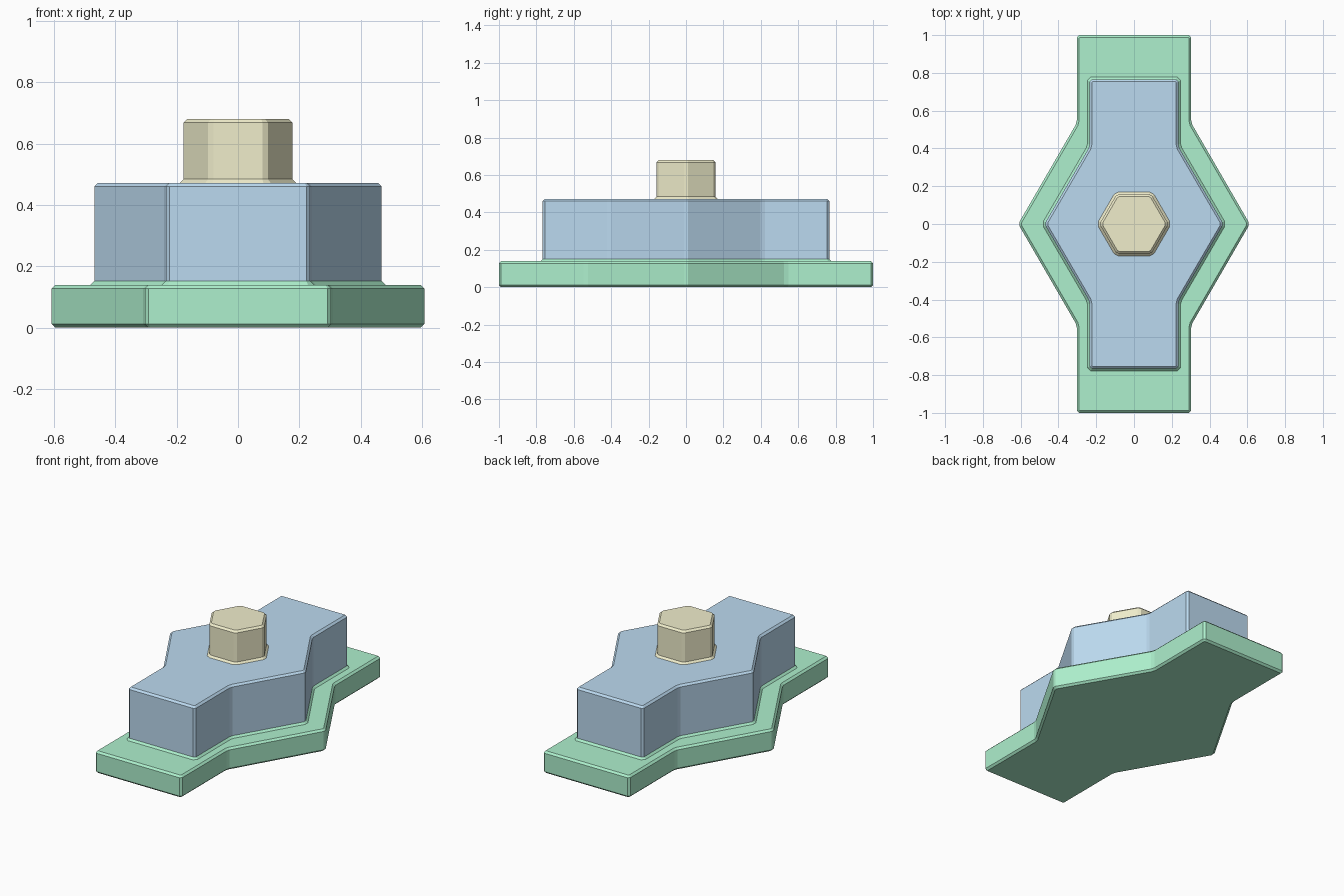
import bpy, bmesh
from mathutils import Vector

if "Cube" in bpy.data.objects:
    bpy.data.objects.remove(bpy.data.objects["Cube"])

C = 0.012  # chamfer size


def mirrored(quarter):
    """Counter-clockwise outline from the +x tip, mirrored into all four quadrants."""
    right_top = [Vector(p) for p in quarter]
    left_top = [Vector((-p.x, p.y)) for p in reversed(right_top)]
    top = right_top + left_top
    bottom = [Vector((p.x, -p.y)) for p in reversed(top[1:-1])]
    return top + bottom


def clip_corners(pts, d=C):
    out = []
    for i, p in enumerate(pts):
        for q in (pts[i - 1], pts[(i + 1) % len(pts)]):
            out.append(p + (q - p).normalized() * d)
    return out


def offset(pts, d):
    """Move every edge outward by d."""
    out = []
    for i, p in enumerate(pts):
        a = (p - pts[i - 1]).normalized()
        b = (pts[(i + 1) % len(pts)] - p).normalized()
        na, nb = Vector((a.y, -a.x)), Vector((b.y, -b.x))
        out.append(p + (na + nb) * (d / (1 + na.dot(nb))))
    return out


def loft(name, rings, color, cap_bottom=False, cap_top=False):
    bm = bmesh.new()
    loops = [[bm.verts.new((p.x, p.y, z)) for p in pts] for pts, z in rings]
    n = len(loops[0])
    for lo, hi in zip(loops, loops[1:]):
        for i in range(n):
            j = (i + 1) % n
            bm.faces.new((lo[i], lo[j], hi[j], hi[i]))
    if cap_bottom:
        bm.faces.new(loops[0][::-1])
    if cap_top:
        bm.faces.new(loops[-1])
    mesh = bpy.data.meshes.new(name)
    bm.to_mesh(mesh)
    bm.free()
    mat = bpy.data.materials.new(name + "_color")
    mat.diffuse_color = color
    mat.use_nodes = True
    mat.node_tree.nodes["Principled BSDF"].inputs["Base Color"].default_value = mat.diffuse_color
    mesh.materials.append(mat)
    obj = bpy.data.objects.new(name, mesh)
    bpy.context.collection.objects.link(obj)
    return obj


base = clip_corners(mirrored([(0.613, 0), (0.303, 0.535), (0.303, 1.0)]))
block = clip_corners(mirrored([(0.474, 0), (0.235, 0.41), (0.235, 0.766)]))
hexagon = clip_corners(mirrored([(0.183, 0), (0.0915, 0.158)]))

# Base plate, with the small fillet that meets the block
loft("base_plate", [
    (offset(base, -C), 0), (base, C), (base, 0.14 - C), (offset(base, -C), 0.14),
    (offset(block, C), 0.14), (block, 0.14 + C),
], (0.42, 0.87, 0.61, 1), cap_bottom=True)

# Raised block
loft("raised_block", [
    (block, 0.14 + C), (block, 0.472 - C), (offset(block, -C), 0.472),
], (0.5, 0.7, 0.87, 1), cap_top=True)

# Hexagonal stud with flared foot
loft("hex_stud", [
    (offset(hexagon, C), 0.472), (hexagon, 0.472 + C),
    (hexagon, 0.68 - C), (offset(hexagon, -C), 0.68),
], (0.87, 0.85, 0.6, 1), cap_top=True)
